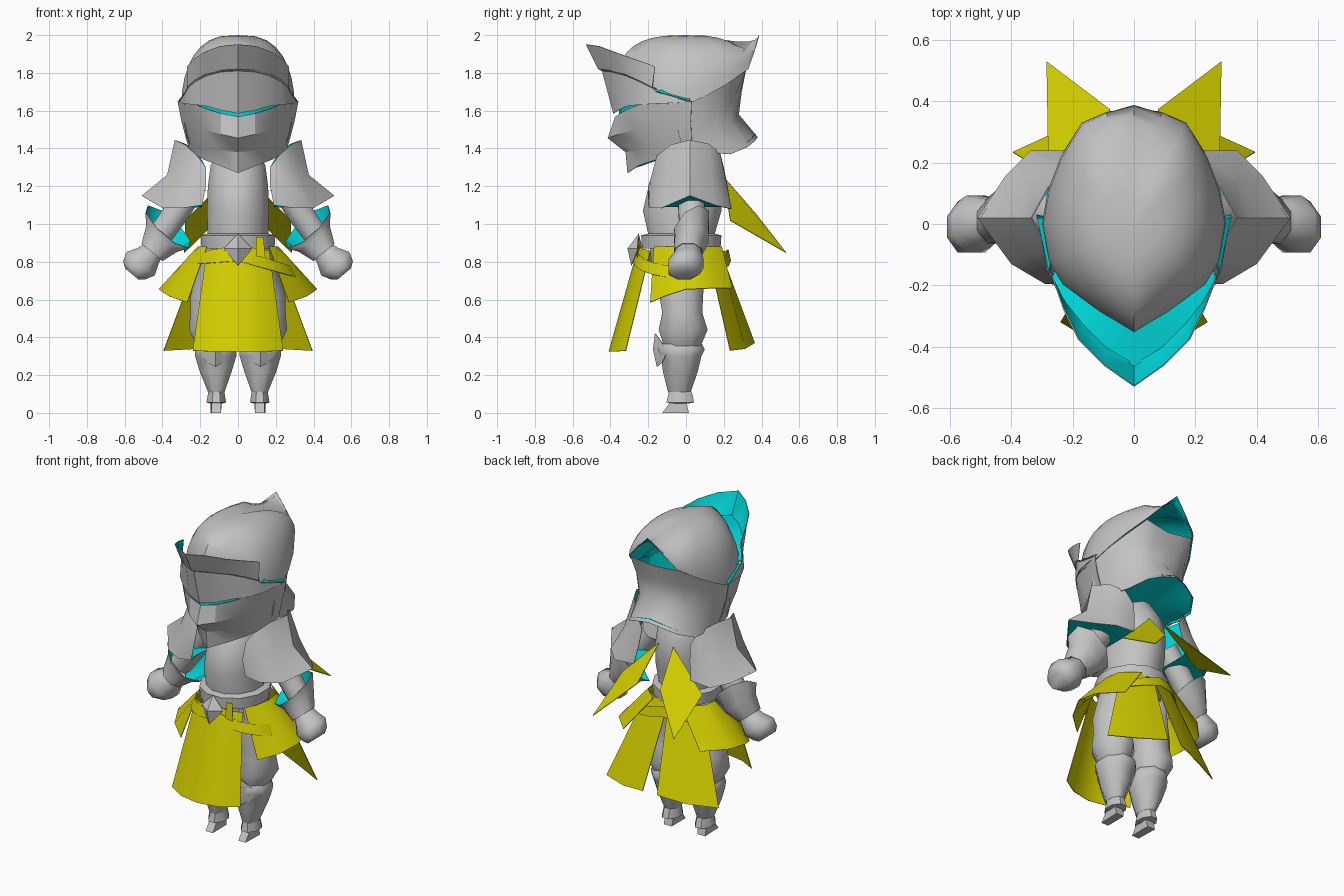
import bpy, bmesh, math
from mathutils import Vector as V


def material(name, rgb):
    m = bpy.data.materials.new(name)
    m.diffuse_color = (*rgb, 1)
    return m


STEEL = material("steel_grey", (0.55, 0.55, 0.55))
CLOTH = material("cloth_yellow", (0.65, 0.62, 0.0))
LINING = material("lining_cyan", (0.0, 0.65, 0.67))


def finish(name, bm, mats, thick=0.0, angle=40):
    me = bpy.data.meshes.new(name)
    bm.to_mesh(me)
    bm.free()
    ob = bpy.data.objects.new(name, me)
    bpy.context.collection.objects.link(ob)
    for m in mats:
        me.materials.append(m)
    bpy.ops.object.select_all(action='DESELECT')
    ob.select_set(True)
    bpy.context.view_layer.objects.active = ob
    if thick:
        s = ob.modifiers.new("thickness", 'SOLIDIFY')
        s.thickness, s.offset = thick, -1
        s.material_offset = len(mats) - 1      # inner side takes the lining
        bpy.ops.object.modifier_apply(modifier=s.name)
    bpy.ops.object.shade_smooth_by_angle(angle=math.radians(angle))
    return ob


def loft(name, rows, mats, ref=None, thick=0.004, closed=False, caps=False, angle=50):
    """Skin rows of points; faces point away from ref, or outwards if solid."""
    bm = bmesh.new()
    grid = [[bm.verts.new(p) for p in r] for r in rows]
    n = len(rows[0])
    for a, b in zip(grid, grid[1:]):
        for i in range(n if closed else n - 1):
            j = (i + 1) % n
            bm.faces.new((a[i], a[j], b[j], b[i]))
    if caps:
        bm.faces.new(grid[0])
        bm.faces.new(grid[-1])
    bmesh.ops.remove_doubles(bm, verts=bm.verts, dist=1e-4)
    bmesh.ops.recalc_face_normals(bm, faces=bm.faces)
    if ref is not None:
        r = V(ref)
        if sum((f.calc_center_median() - r).dot(f.normal) * f.calc_area() for f in bm.faces) < 0:
            bmesh.ops.reverse_faces(bm, faces=bm.faces)
    return finish(name, bm, mats, thick, angle)


def whole(half):
    """Mirror a half row that starts on the centre line."""
    return [(-x, y, z) for x, y, z in reversed(half[1:])] + list(half)


def flip(rows, s):
    return [[(s * x, y, z) for x, y, z in r] for r in rows]


def ring(c, ru, rv, n=8, u=(1, 0, 0), v=(0, 1, 0)):
    c, u, v = V(c), V(u), V(v)
    return [tuple(c + u * ru * math.cos(t) + v * rv * math.sin(t))
            for t in (2 * math.pi * (i + 0.5) / n for i in range(n))]


PLATE = (STEEL, LINING)

# Helmet dome: a rim that dips at the temples, swept up to the crown
rim = [(0, .385, 2.0), (.09, .362, 1.91), (.17, .33, 1.82), (.24, .215, 1.74), (.28, .11, 1.68),
       (.30, 0, 1.63), (.28, -.12, 1.635), (.235, -.2, 1.67), (.11, -.29, 1.76), (0, -.355, 1.80)]
loop = whole(rim)[:-1]
dome = []
for k in range(9):
    a = math.pi / 2 * k / 8
    c, s = max(math.cos(a), 0) ** .7, math.sin(a)
    dome.append([(x * c, y * c, z + (2 - z) * s - (.035 * math.sin(2 * a) if y > .35 else 0))
                 for x, y, z in loop])
loft("helmet_dome", dome, PLATE, (0, 0, 1.6), closed=True)

# Flared neck guard
neck = [[(0, .31, 1.79), (.09, .315, 1.80), (.168, .318, 1.812), (.235, .205, 1.735), (.275, .1, 1.68),
         (.288, -.04, 1.65)],
        [(0, .295, 1.70), (.09, .285, 1.69), (.165, .26, 1.68), (.225, .18, 1.65), (.272, .09, 1.61),
         (.288, -.04, 1.59)],
        [(0, .28, 1.58), (.09, .265, 1.56), (.16, .235, 1.54), (.22, .16, 1.51), (.26, .07, 1.49),
         (.278, -.04, 1.49)],
        [(0, .38, 1.46), (.09, .365, 1.44), (.17, .33, 1.41), (.23, .235, 1.37), (.25, .10, 1.38),
         (.25, -.02, 1.41)]]
loft("neck_guard", [whole(r) for r in neck], PLATE, (0, 0, 1.6), angle=60)

# Visor with a raised forward brim
visor = [[(0, -.53, 1.95), (.10, -.46, 1.94), (.18, -.38, 1.91), (.23, -.28, 1.875), (.265, -.18, 1.84),
          (.27, -.165, 1.83)],
         [(0, -.465, 1.82), (.09, -.41, 1.815), (.17, -.33, 1.795), (.225, -.26, 1.765), (.265, -.19, 1.73),
          (.27, -.18, 1.72)],
         [(0, -.445, 1.81), (.09, -.395, 1.805), (.165, -.32, 1.785), (.225, -.25, 1.755), (.265, -.18, 1.72),
          (.275, -.16, 1.70)],
         [(0, -.385, 1.585), (.09, -.36, 1.602), (.17, -.31, 1.625), (.24, -.24, 1.632), (.285, -.15, 1.637),
          (.312, .02, 1.645)]]
loft("visor", [whole(r) for r in visor], PLATE, (0, 0, 1.7), angle=30)
shelf = [[(x * .985, y * .985, z) for x, y, z in visor[1]],
         [(0, -.34, 1.83), (.06, -.31, 1.82), (.11, -.275, 1.80), (.16, -.23, 1.77), (.22, -.17, 1.73),
          (.25, -.12, 1.70)]]
loft("brim_lining", [whole(r) for r in shelf], (LINING,), (0, 0, 1.6))

# Chin guard and throat plate
chin = [[(0, -.375, 1.568), (.09, -.35, 1.585), (.17, -.305, 1.61), (.245, -.225, 1.64), (.32, .03, 1.65)],
        [(0, -.415, 1.455), (.09, -.36, 1.475), (.18, -.27, 1.50), (.25, -.15, 1.52), (.30, .025, 1.545)],
        [(0, -.32, 1.38), (.10, -.27, 1.39), (.18, -.19, 1.40), (.24, -.08, 1.42), (.275, .03, 1.45)],
        [(0, -.31, 1.27), (.10, -.25, 1.31), (.18, -.16, 1.34), (.23, -.06, 1.37), (.26, .04, 1.40)]]
loft("chin_guard", [whole(r) for r in chin], PLATE, (0, .1, 1.5), angle=22)

# Cyan lining: eye slit and the closed underside of the helmet
slit = [(0, -.355), (.085, -.33), (.155, -.285), (.205, -.23)]
loft("slit_lining", [whole([(x, y, z + .12 * x) for x, y in slit]) for z in (1.54, 1.63)],
     (LINING,), (0, .1, 1.6))
under_rim = [(x * .97, y * .97, z + .015) for x, y, z in whole(neck[3][:5]) + whole(chin[3])[::-1]]
loft("helmet_underside", [under_rim, [(0, .03, 1.40)] * len(under_rim)], (LINING,), (0, 0, 2), closed=True)

# Torso and waist
loft("torso", [ring((0, cy, z), rx, ry, 12) for z, cy, rx, ry in
               ((.80, -.02, .17, .17), (.92, -.025, .165, .175), (1.07, -.02, .17, .215),
                (1.20, 0, .165, .205), (1.31, .02, .15, .16), (1.42, .02, .09, .09))],
     (STEEL,), thick=0, closed=True, caps=True)
loft("belt", [ring((0, -.025, z), rx, ry, 12) for z, rx, ry in
              ((.87, .20, .215), (.94, .205, .22), (.95, .165, .18), (.87, .165, .18), (.87, .20, .215))],
     (STEEL,), thick=0, closed=True)
bm = bmesh.new()
pts = [(0, -.25, .95), (.075, -.255, .87), (0, -.29, .78), (-.075, -.255, .87)]
edge = [bm.verts.new(p) for p in pts]
tips = [bm.verts.new(p) for p in ((0, -.31, .87), (0, -.23, .87))]
for i in range(4):
    for t in tips:
        bm.faces.new((edge[i], edge[(i + 1) % 4], t))
bmesh.ops.recalc_face_normals(bm, faces=bm.faces)
finish("diamond_buckle", bm, (STEEL,), angle=20)

# Cloth: front apron and slung hip sash
loft("front_apron", [whole([(0, -.25, .89), (.10, -.235, .87), (.165, -.19, .86)]),
                     whole([(0, -.41, .325), (.13, -.385, .325), (.24, -.32, .33)])],
     (CLOTH,), (0, 0, .6))
sash = []
for i in range(20):
    t = 2 * math.pi * i / 20
    x, y = math.cos(t), math.sin(t)
    sash.append((x * (.29 if x > 0 else .235), -.02 + y * .245, .84 - (.09 * x if x > 0 else -.02 * x)))
loft("hip_sash", [[(x, y, z + .025) for x, y, z in sash],
                  [(x * 1.12, y * 1.06, z - .035) for x, y, z in sash]],
     (CLOTH,), (0, 0, .8), closed=True)
loft("sash_end", [[(.095, -.255, .93), (.135, -.25, .93)], [(.095, -.262, .83), (.145, -.258, .82)]],
     (CLOTH,), (0, 0, .88))

for s, side in ((1, "right"), (-1, "left")):
    # Hip skirt, rear tail and scarf tail
    hip = [[(.165, -.17, .88), (.2, -.09, .88), (.215, 0, .88), (.2, .1, .88), (.10, .19, .88)],
           [(.27, -.19, .585), (.37, -.11, .62), (.42, .0, .655), (.39, .12, .66), (.27, .245, .66)]]
    loft("hip_skirt_" + side, flip(hip, s), (CLOTH,), (0, 0, .75))
    tail = [[(.0, .175, .88), (.10, .17, .88), (.19, .11, .88)],
            [(.05, .365, .37), (.22, .315, .34), (.395, .235, .33)]]
    loft("rear_tail_" + side, flip(tail, s), (CLOTH,), (0, 0, .7))
    kite = [[(.05, .20, 1.25), (.08, .375, 1.05)], [(.28, .235, 1.02), (.285, .53, .85)]]
    loft("scarf_tail_" + side, flip(kite, s), (CLOTH,), (0, 0, .8))

    # Temple strip of lining above the visor hinge
    loft("temple_lining_" + side, flip([[(.277, -.158, 1.703), (.316, .02, 1.652)],
                                        [(.272, -.12, 1.712), (.293, .02, 1.665)]], s), (LINING,), (0, 0, 1.6))

    # Shoulder plate: open collar, raised peak, flared hem, cyan underside
    pauldron = [[(.17, -.165, 1.30), (.215, -.155, 1.36), (.28, -.08, 1.42), (.335, .02, 1.445),
                 (.28, .12, 1.425), (.215, .18, 1.38), (.17, .2, 1.30)],
                [(.17, -.20, 1.20), (.25, -.19, 1.23), (.335, -.1, 1.25), (.375, .02, 1.26),
                 (.34, .135, 1.25), (.26, .21, 1.24), (.18, .22, 1.2)],
                [(.19, -.2, 1.10), (.29, -.195, 1.085), (.40, -.13, 1.085), (.51, .02, 1.15),
                 (.42, .155, 1.10), (.335, .24, 1.08), (.2, .24, 1.09)]]
    loft("shoulder_plate_" + side, flip(pauldron, s), PLATE, (s * .2, 0, 1.1), angle=45)
    inner = [(.19, -.19, 1.11), (.2, -.17, 1.10), (.2, -.1, 1.10), (.2, .02, 1.09),
             (.2, .12, 1.09), (.2, .2, 1.09), (.19, .23, 1.09)]
    hem = [(x - .008, y * .98, z + .004) for x, y, z in pauldron[2]]
    loft("shoulder_underside_" + side, flip([hem, inner], s), (LINING,), (0, 0, 1.5))

    # Arm: upper arm, lined cuff, gauntlet
    u, v = (.77, 0, .64), (0, 1, 0)
    arm = [ring(c, a, b, 8, u, v) for c, a, b in
           (((.22, .02, 1.22), .07, .075), ((.32, .03, 1.07), .075, .075), ((.42, .03, .93), .07, .07))]
    loft("upper_arm_" + side, flip(arm, s), (STEEL,), thick=0, closed=True, caps=True)
    cuff = [ring((.37, .03, .985), .16, .10, 8, u, (-.15, 1, .5)), ring((.405, .03, .92), .115, .095, 8, u, v),
            ring((.455, .01, .85), .078, .08, 8, u, v)]
    loft("cuff_" + side, flip(cuff, s), PLATE, (s * .41, .03, .92), closed=True)
    hand = [ring(c, a, b, 8, u, v) for c, a, b in
            (((.44, .015, .87), .06, .065), ((.475, .01, .83), .075, .08), ((.515, 0, .79), .105, .10),
             ((.55, -.01, .755), .082, .09), ((.562, -.015, .735), .05, .07))]
    loft("gauntlet_" + side, flip(hand, s), (STEEL,), thick=0, closed=True, caps=True)

    # Leg: thigh, greave, ankle flare
    def leg(name, rings):
        loft(name + "_" + side, flip([ring((cx, cy, z), rx, ry) for z, cx, cy, rx, ry in rings], s),
             (STEEL,), thick=0, closed=True, caps=True)
    leg("thigh", ((.88, .10, -.02, .09, .14), (.62, .14, -.025, .12, .125), (.53, .145, -.02, .115, .115),
                  (.44, .145, -.015, .125, .14), (.34, .13, -.02, .085, .10)))
    leg("greave", ((.37, .12, -.025, .095, .115), (.335, .118, -.025, .12, .135), (.30, .118, -.025, .118, .115),
                   (.22, .118, -.03, .092, .10), (.11, .115, -.035, .047, .065)))
    leg("ankle", ((.13, .115, -.035, .042, .06), (.10, .115, -.03, .048, .068), (.055, .115, -.03, .056, .08),
                  (.05, .115, -.03, .035, .05)))

    # Pointed knee plate
    knee = [[(.04, -.10, .335), (.12, -.165, .42), (.20, -.10, .335)],
            [(.035, -.10, .325), (.12, -.175, .335), (.205, -.10, .325)],
            [(.07, -.125, .27), (.12, -.155, .245), (.17, -.125, .27)]]
    loft("knee_plate_" + side, flip(knee, s), (STEEL,), (s * .12, 0, .33), angle=15)

    # Wedge foot
    foot = [[(.085, .0, .07), (.145, .0, .07), (.14, -.075, .07), (.09, -.075, .07)],
            [(.09, .015, 0), (.145, .015, 0), (.14, -.125, 0), (.09, -.125, 0)]]
    loft("foot_" + side, flip(foot, s), (STEEL,), thick=0, closed=True, caps=True)
